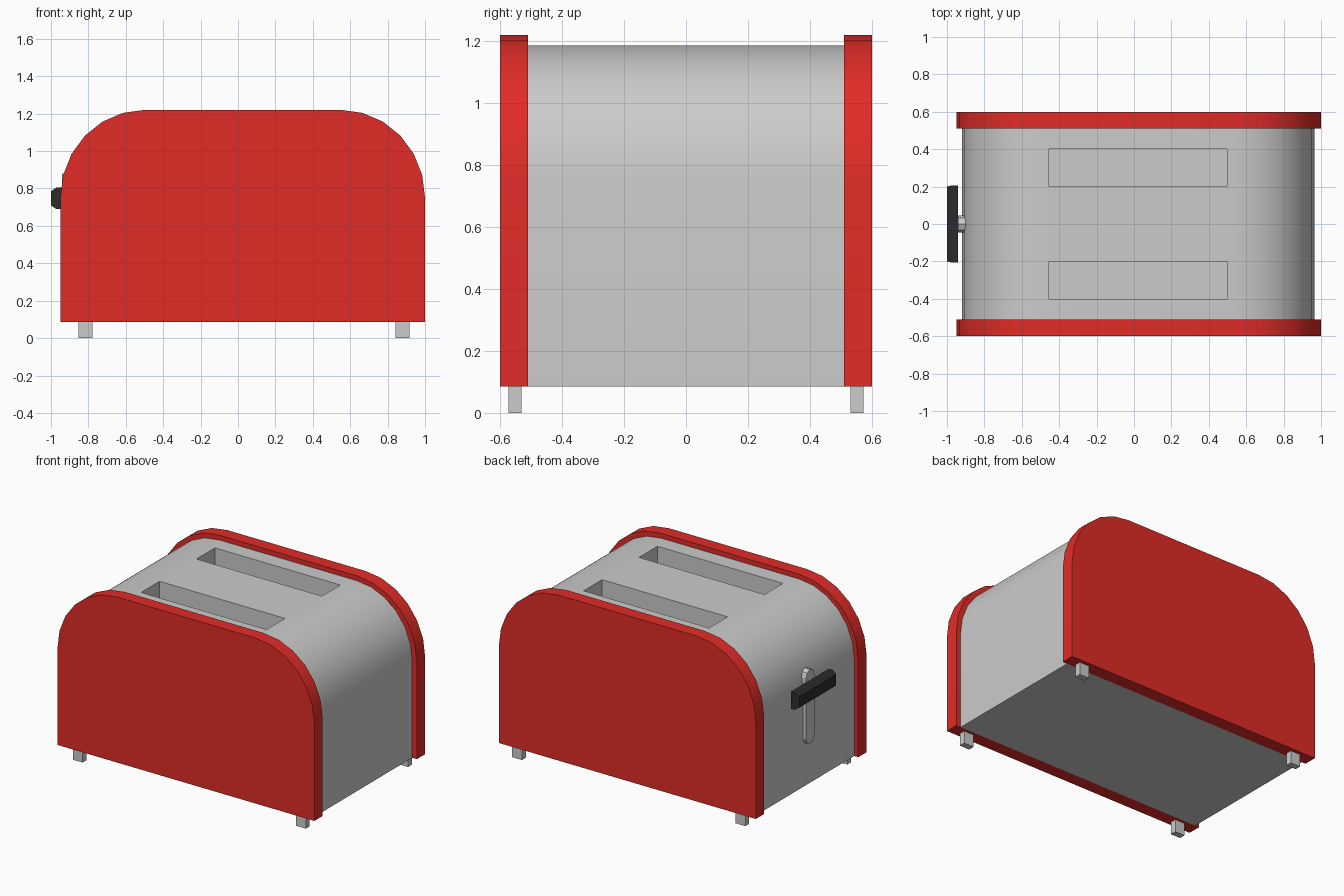
import bpy, bmesh, math

if "Cube" in bpy.data.objects:
    bpy.data.objects.remove(bpy.data.objects["Cube"])


def material(name, rgb):
    m = bpy.data.materials.new(name)
    m.diffuse_color = (*rgb, 1)
    m.use_nodes = True
    m.node_tree.nodes["Principled BSDF"].inputs["Base Color"].default_value = m.diffuse_color
    return m


RED = material("red", (0.75, 0.025, 0.02))
BLACK = material("black", (0.025, 0.025, 0.028))


def finish(bm, name, mat=None, smooth=False):
    bmesh.ops.recalc_face_normals(bm, faces=bm.faces)
    me = bpy.data.meshes.new(name)
    bm.to_mesh(me)
    bm.free()
    ob = bpy.data.objects.new(name, me)
    bpy.context.collection.objects.link(ob)
    if mat:
        me.materials.append(mat)
    if smooth:
        smooth_object(ob)
    return ob


def smooth_object(ob):
    bpy.ops.object.select_all(action='DESELECT')
    ob.select_set(True)
    bpy.context.view_layer.objects.active = ob
    bpy.ops.object.shade_smooth_by_angle(angle=math.radians(30))


def extrude(name, points, vec, mat=None, smooth=False):
    bm = bmesh.new()
    face = bm.faces.new([bm.verts.new(p) for p in points])
    new = bmesh.ops.extrude_face_region(bm, geom=[face])["geom"]
    bmesh.ops.translate(bm, vec=vec, verts=[v for v in new if isinstance(v, bmesh.types.BMVert)])
    return finish(bm, name, mat, smooth)


def box(name, lo, hi, mat=None):
    x0, y0, z0 = lo
    x1, y1, z1 = hi
    return extrude(name, [(x0, y0, z0), (x1, y0, z0), (x1, y1, z0), (x0, y1, z0)],
                   (0, 0, z1 - z0), mat)


def arch(x0, x1, z0, z1, rx, rz, y):
    """Flat-bottomed outline with two elliptical shoulders."""
    pts = [(x0, y, z0), (x1, y, z0)]
    for cx, start in ((x1 - rx, 0), (x0 + rx, 90)):
        for i in range(7):
            a = math.radians(start + 15 * i)
            pts.append((cx + rx * math.cos(a), y, z1 - rz + rz * math.sin(a)))
    return pts


# Metal body with two deep bread slots
body = extrude("body", arch(-0.92, 0.965, 0.085, 1.187, 0.42, 0.437, -0.51), (0, 1.02, 0))
for y in (-0.4, 0.2):
    cutter = box("slot_cutter", (-0.455, y, 0.5), (0.497, y + 0.2, 1.4))
    cutter.hide_render = True
    mod = body.modifiers.new("bread_slot", 'BOOLEAN')
    mod.operation, mod.solver, mod.object = 'DIFFERENCE', 'EXACT', cutter
    bpy.context.view_layer.objects.active = body
    bpy.ops.object.modifier_apply(modifier=mod.name)
    bpy.data.objects.remove(cutter)
smooth_object(body)

# Red panels on front and back
for name, y in (("front_panel", -0.6), ("back_panel", 0.51)):
    extrude(name, arch(-0.95, 1.0, 0.085, 1.22, 0.45, 0.47, y), (0, 0.09, 0), RED, True)

# Feet
for side, y in (("front", -0.553), ("back", 0.553)):
    for end, x in (("left", -0.815), ("right", 0.88)):
        box(f"{side}_{end}_foot", (x - 0.037, y - 0.021, 0), (x + 0.037, y + 0.021, 0.09))

# Rounded lever track on the left end
track = []
for cz, start in ((0.835, 0), (0.415, 180)):
    for i in range(5):
        a = math.radians(start + 45 * i)
        track.append((-0.942, 0.045 * math.cos(a), cz + 0.045 * math.sin(a)))
extrude("lever_track", track, (0.06, 0, 0))

# Lever stem and chamfered handle
box("lever_stem", (-0.95, -0.03, 0.72), (-0.93, 0.03, 0.775), BLACK)
handle = bmesh.new()
rings = []
for x, hy, hz in ((-0.94, 0.207, 0.058), (-0.97, 0.207, 0.058), (-1.0, 0.2, 0.038)):
    rings.append([handle.verts.new((x, sy * hy, 0.747 + sz * hz))
                  for sy, sz in ((-1, -1), (1, -1), (1, 1), (-1, 1))])
for a, b in zip(rings, rings[1:]):
    for i in range(4):
        j = (i + 1) % 4
        handle.faces.new((a[i], a[j], b[j], b[i]))
handle.faces.new(rings[0])
handle.faces.new(rings[-1])
finish(handle, "lever_handle", BLACK)
